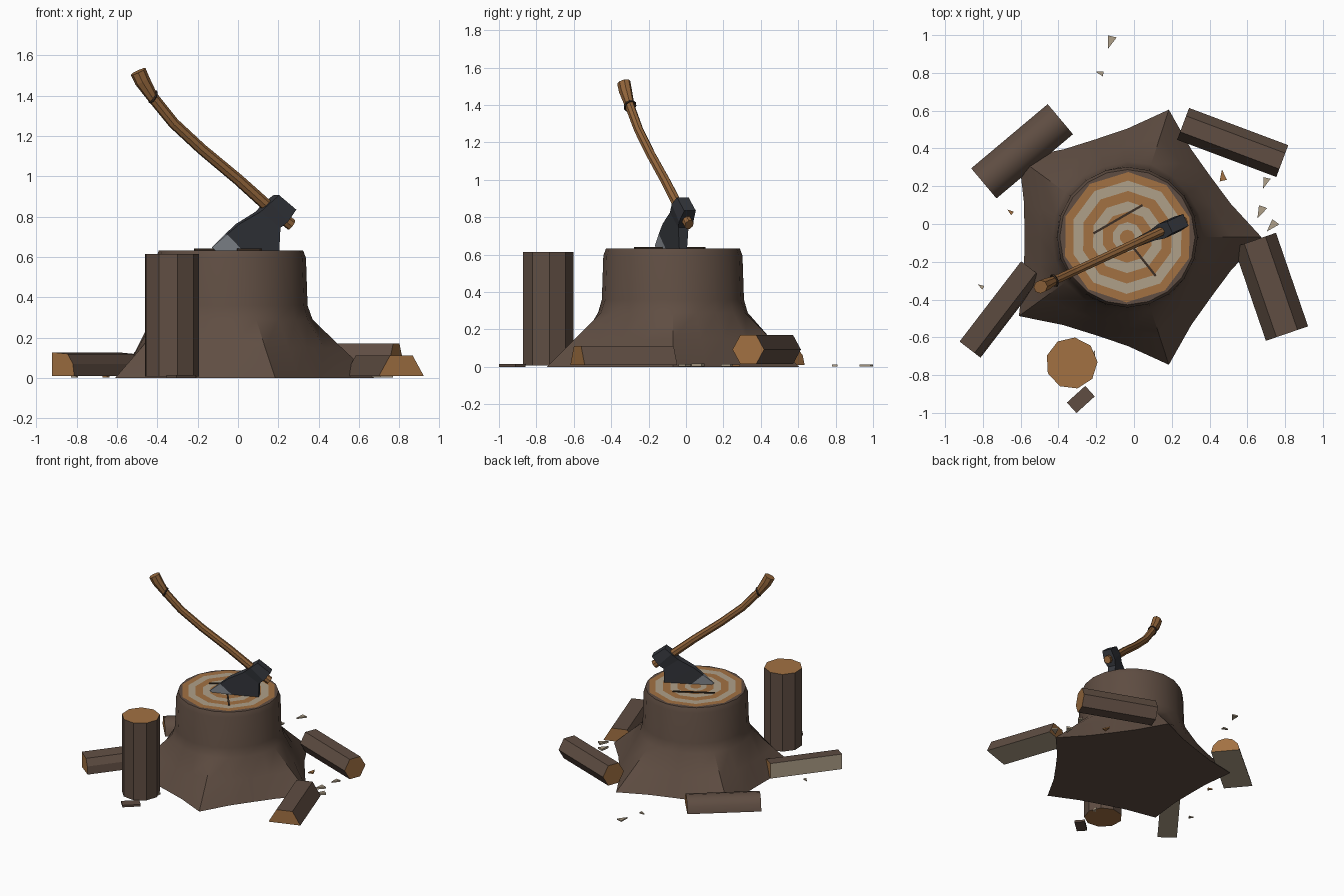
import bpy, bmesh, math, random
from mathutils import Vector

if "Cube" in bpy.data.objects:
    bpy.data.objects.remove(bpy.data.objects["Cube"])

random.seed(4)
UP = Vector((0, 0, 1))


def mat(name, rgb):
    m = bpy.data.materials.new(name)
    m.diffuse_color = (*rgb, 1)
    m.use_nodes = True
    m.node_tree.nodes["Principled BSDF"].inputs["Base Color"].default_value = m.diffuse_color
    return m


BARK = mat("bark", (.115, .075, .055))
CUT = mat("cut_wood", (.36, .165, .055))
PALE = mat("pale_wood", (.43, .35, .25))
DARK = mat("dark_crack", (.045, .028, .018))
HANDLE = mat("handle_wood", (.30, .135, .045))
STEEL = mat("steel", (.035, .038, .046))
EDGE = mat("edge_steel", (.26, .28, .31))


def loft(name, rings, mats, side=lambda r, i: 0, caps=(1, 1), smooth=0):
    """Skin a list of equal rings; side(r, i) picks the material of a quad."""
    bm = bmesh.new()
    vs = [[bm.verts.new(p) for p in ring] for ring in rings]
    n = len(vs[0])
    for r in range(len(vs) - 1):
        for i in range(n):
            j = (i + 1) % n
            f = bm.faces.new((vs[r][i], vs[r][j], vs[r + 1][j], vs[r + 1][i]))
            f.material_index = side(r, i)
    for ring, c in ((vs[0], caps[0]), (vs[-1], caps[1])):
        if c is not None:
            bm.faces.new(ring).material_index = c
    bmesh.ops.recalc_face_normals(bm, faces=bm.faces)
    me = bpy.data.meshes.new(name)
    bm.to_mesh(me)
    bm.free()
    for m in mats:
        me.materials.append(m)
    ob = bpy.data.objects.new(name, me)
    bpy.context.collection.objects.link(ob)
    if smooth:
        bpy.ops.object.select_all(action='DESELECT')
        ob.select_set(True)
        bpy.context.view_layer.objects.active = ob
        bpy.ops.object.shade_smooth_by_angle(angle=math.radians(smooth))
    return ob


def circle(c, r, z, n, rot=0.0):
    return [(c[0] + r * math.cos(rot + math.tau * i / n),
             c[1] + r * math.sin(rot + math.tau * i / n), z) for i in range(n)]


# Stump body: five roots flaring out of a round trunk
C = (-.035, -.07)
levels = [(0, .71, .575, .545), (.15, .55, .485, .465), (.29, .405, .40, .395),
          (.36, .38, .38, .378), (.595, .372, .372, .372), (.632, .358, .358, .358)]
rings = []
for z, root, near, mid in levels:
    rad = (root, near, mid, near)
    rings.append([(C[0] + rad[i % 4] * math.cos(math.tau * i / 20),
                   C[1] + rad[i % 4] * math.sin(math.tau * i / 20), z) for i in range(20)])
loft("stump", rings, [BARK], caps=(0, 0), smooth=35)

# Growth rings on the cut top
radii = [.345, .30, .245, .19, .135, .08, .04]
loft("growth_rings", [circle(C, r, .635, 10, .3) for r in radii], [CUT, PALE],
     side=lambda r, i: r % 2, caps=(None, 0))


# Straight bar with a (sideways, height) section, used for logs and cracks
def bar(name, a, b, section, mats, pale=(), z0=.01, smooth=0):
    a, b = Vector((*a, z0)), Vector((*b, z0))
    s = (b - a).normalized().cross(UP)
    return loft(name, [[p + s * u + UP * v for u, v in section] for p in (a, b)],
                mats, side=lambda r, i: 2 if i in pale else 0, smooth=smooth)


def box(w, h):
    return [(-w / 2, 0), (w / 2, 0), (w / 2, h), (-w / 2, h)]


def arc(r, n, sweep, start=0.0, up=0.0):
    return [(r * math.cos(start + sweep * i / n), up + r * math.sin(start + sweep * i / n))
            for i in range(n + 1)]


WOOD = [BARK, CUT, PALE]
bar("crack_long", (-.215, -.05), (.045, .10), box(.012, .012), [DARK, DARK], z0=.63)
bar("crack_short", (0, -.13), (.115, -.275), box(.012, .012), [DARK, DARK], z0=.63)

# Logs around the stump
loft("standing_log", [circle((-.33, -.737), .137, z, 9, .05) for z in (.008, .615)], WOOD)
bar("round_log", (.26, .53), (.785, .333), arc(.09, 6, math.tau, 0, .083)[:-1], WOOD)
bar("half_log_right", (.64, -.085), (.81, -.58), arc(.118, 3, math.pi), WOOD, pale=(3,))
bar("half_log_back", (-.795, .215), (-.39, .555), arc(.104, 6, math.pi), WOOD,
    pale=(6,), smooth=40)
bar("quarter_log", (-.868, -.665), (-.542, -.24),
    [(-.07, 0), (.07, 0), (.062, .06), (.03, .11), (-.07, .118)], WOOD, pale=(0, 4))

# Axe: everything lies in one upright plane through the handle
D = Vector((.908, .418, 0))
N = Vector((-.418, .908, 0))


def on_plane(x, z):
    return Vector((x, .46 * x - .105, z))


path = [(-.495, 1.52, .041), (-.475, 1.475, .040), (-.425, 1.395, .029), (-.32, 1.265, .028),
        (-.18, 1.135, .028), (0, .985, .029), (.13, .868, .030), (.265, .76, .030)]
pts = [on_plane(x, z) for x, z, _ in path]
rings = []
for i, p in enumerate(pts):
    t = (pts[min(i + 1, len(pts) - 1)] - pts[max(i - 1, 0)]).normalized()
    u = N.cross(t)
    r = path[i][2]
    rings.append([p + u * r * math.cos(a) + N * r * .85 * math.sin(a)
                  for a in (math.tau * (k + .5) / 8 for k in range(8))])
loft("axe_handle", rings, [HANDLE], caps=(0, 0))

# Cord wound round the grip
grip = on_plane(-.422, 1.395)
bpy.ops.mesh.primitive_torus_add(location=grip, major_radius=.031, minor_radius=.006,
                                 major_segments=10, minor_segments=5)
cord = bpy.context.object
cord.name = "grip_cord"
cord.rotation_mode = 'QUATERNION'
cord.rotation_quaternion = (D * .85 - UP * .45).to_track_quat('Z', 'Y')
cord.data.materials.append(DARK)

# Axe head: sections from poll to cutting edge (upper x z, lower x z, half thickness)
head = [(.19, .907, .275, .835, .034), (.145, .87, .23, .775, .042),
        (.10, .825, .198, .745, .030), (0, .765, .195, .62, .022),
        (-.06, .712, .15, .50, .014), (-.13, .648, .10, .44, .002)]
rings = []
for ux, uz, lx, lz, t in head:
    a, b = on_plane(ux, uz), on_plane(lx, lz)
    rings.append([a - N * t, b - N * t, b + N * t, a + N * t])
loft("axe_head", rings, [STEEL, EDGE], side=lambda r, i: int(r == 4), caps=(0, 1))

# Loose wood chips and a bark scrap
chips = [(-.125, .965, -1.9, .04), (-.18, .80, 2.9, .024), (-.655, .065, 2.5, .02),
         (-.81, -.33, 2.6, .02), (.47, .255, 1.7, .034), (.695, .22, -1.9, .034),
         (.67, .065, -2.0, .04), (.73, -.01, -2.3, .04), (-.215, -.69, 1.2, .025)]
for k, (x, y, rot, s) in enumerate(chips):
    tri = [(1, 0), (-.8, .6), (-.7, -.55)]
    c, sn = math.cos(rot), math.sin(rot)
    rings = [[(x + s * (c * u - sn * v), y + s * (sn * u + c * v), z) for u, v in tri]
             for z in (.003, .012 + random.random() * .006)]
    loft(f"wood_chip_{k + 1}", rings, [CUT if k in (2, 4) else PALE], caps=(0, 0))
bar("bark_scrap", (-.33, -.973), (-.233, -.885), box(.075, .016), [BARK, BARK], z0=0)
